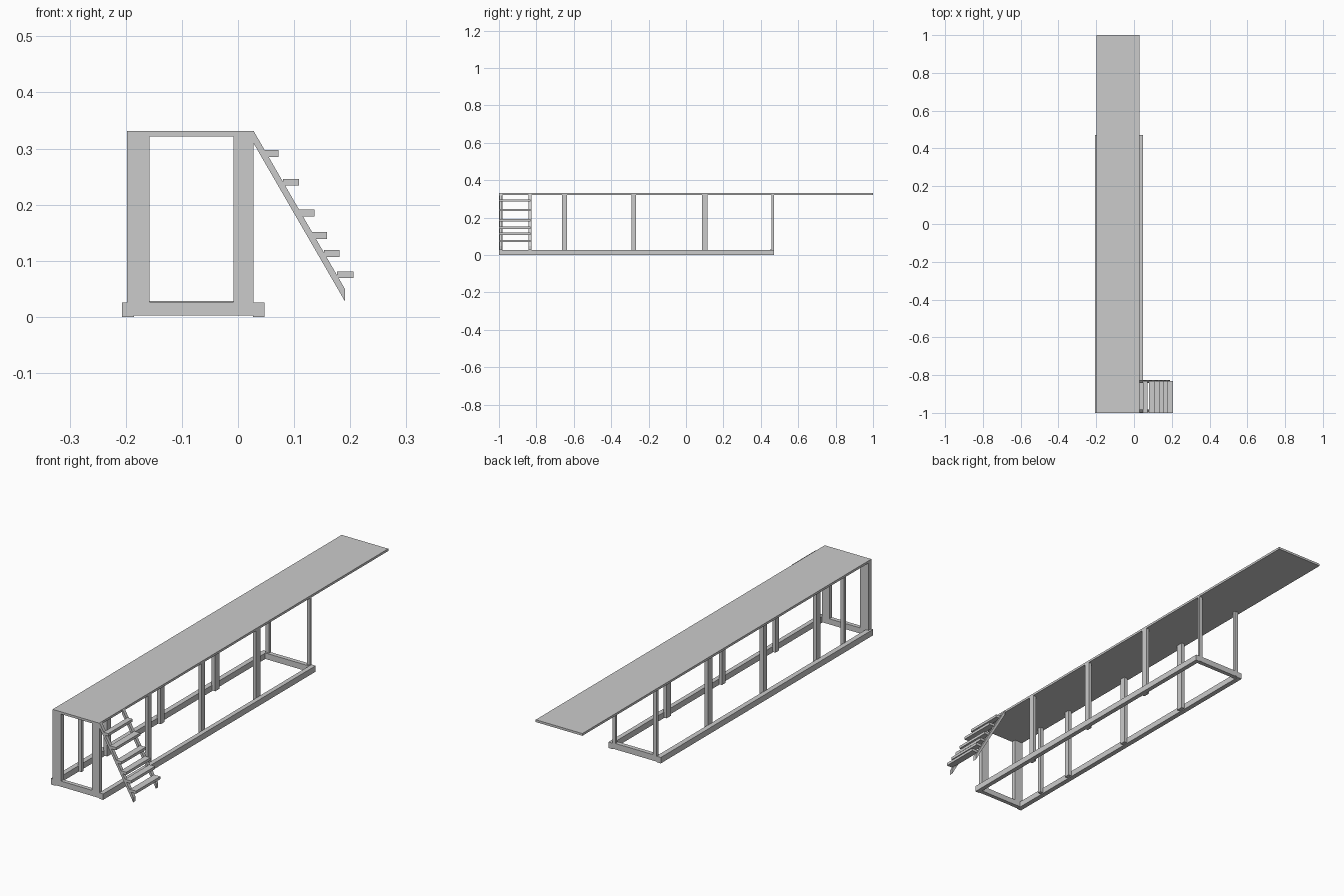
import bpy

if "Cube" in bpy.data.objects:
    bpy.data.objects.remove(bpy.data.objects["Cube"])


def prism(name, profile, y0, y1):
    """Extrude an x-z profile along y."""
    n = len(profile)
    verts = [(x, y, z) for y in (y0, y1) for x, z in profile]
    faces = [tuple(range(n)), tuple(range(2 * n - 1, n - 1, -1))]
    faces += [(i, i + n, (i + 1) % n + n, (i + 1) % n) for i in range(n)]
    mesh = bpy.data.meshes.new(name)
    mesh.from_pydata(verts, [], faces)
    mesh.update()
    # make the normals point outward
    import bmesh
    bm = bmesh.new()
    bm.from_mesh(mesh)
    bmesh.ops.recalc_face_normals(bm, faces=bm.faces)
    bm.to_mesh(mesh)
    bm.free()
    obj = bpy.data.objects.new(name, mesh)
    bpy.context.collection.objects.link(obj)
    return obj


def box(name, x0, x1, y0, y1, z0, z1):
    return prism(name, [(x0, z0), (x1, z0), (x1, z1), (x0, z1)], y0, y1)


DECK_BOTTOM = 0.321

# Long deck overhanging the far end of the frame
box("deck", -0.198, 0.028, -1.0, 1.0, DECK_BOTTOM, 0.331)

# Base frame
box("left_base_rail", -0.207, -0.185, -1.0, 0.47, 0.0, 0.026)
box("right_base_rail", 0.027, 0.047, -1.0, 0.47, 0.0, 0.026)
box("front_base_beam", -0.185, 0.027, -0.998, -0.98, 0.002, 0.0265)
box("back_base_beam", -0.185, 0.027, 0.45, 0.469, 0.002, 0.028)

# Wide front posts
box("front_left_post", -0.198, -0.158, -1.0, -0.98, 0.003, DECK_BOTTOM)
box("front_right_post", -0.008, 0.028, -1.0, -0.98, 0.003, DECK_BOTTOM)

# Slim posts along both sides
for i, (y, depth) in enumerate([(-0.65, 0.025), (-0.28, 0.025),
                                (0.1, 0.03), (0.464, 0.012)]):
    y0, y1 = y - depth / 2, y + depth / 2
    box(f"left_side_post_{i + 1}", -0.187, -0.17, y0, y1, 0.003, DECK_BOTTOM)
    box(f"right_side_post_{i + 1}", 0.013, 0.028, y0, y1, 0.003, DECK_BOTTOM)
box("left_extra_post", -0.187, -0.17, -0.841, -0.826, 0.003, DECK_BOTTOM)

# Stair stringers
stringer = [(0.028, 0.331), (0.028, 0.309), (0.191, 0.027), (0.191, 0.049)]
for side, y in (("front", -0.998), ("back", -0.841)):
    prism(f"{side}_stair_stringer", stringer, y, y + 0.015)

# Stair treads
treads = [(0.048, 0.072, 0.291), (0.08, 0.109, 0.240), (0.109, 0.136, 0.185),
          (0.132, 0.159, 0.145), (0.153, 0.181, 0.113), (0.176, 0.206, 0.075)]
for i, (x0, x1, z) in enumerate(treads):
    box(f"stair_tread_{i + 1}", x0, x1, -1.0, -0.832, z - 0.006, z + 0.006)
